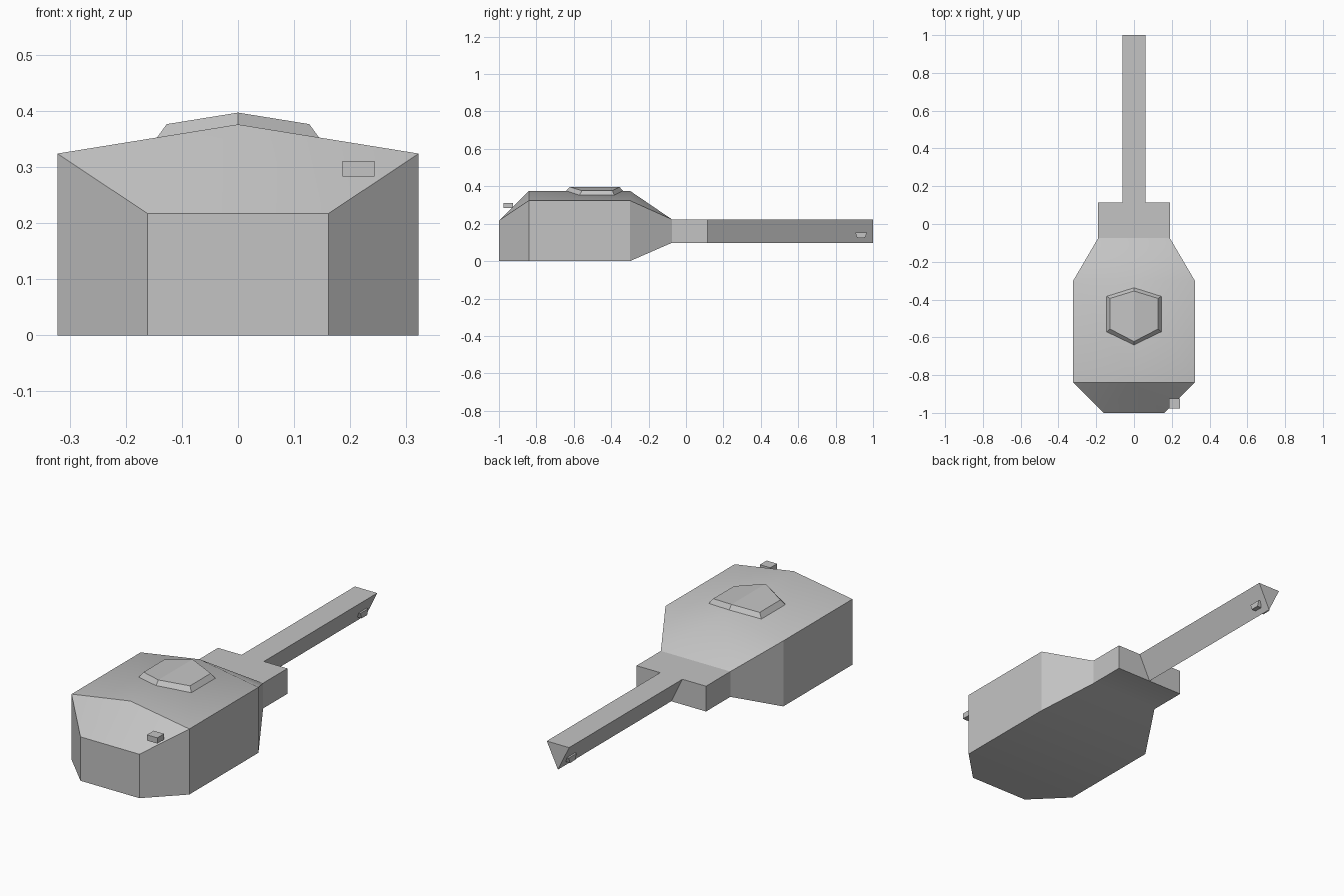
import bpy, bmesh, math

if "Cube" in bpy.data.objects:
    bpy.data.objects.remove(bpy.data.objects["Cube"])

steel = bpy.data.materials.new("steel grey")
steel.diffuse_color = (0.55, 0.55, 0.55, 1)
steel.use_nodes = True
steel.node_tree.nodes["Principled BSDF"].inputs["Base Color"].default_value = steel.diffuse_color


def make(name, verts, faces, smooth=False):
    """Mesh object from points and faces, with outward normals."""
    bm = bmesh.new()
    vs = [bm.verts.new(v) for v in verts]
    for f in faces:
        bm.faces.new([vs[i] for i in f])
    bmesh.ops.recalc_face_normals(bm, faces=bm.faces)
    mesh = bpy.data.meshes.new(name)
    bm.to_mesh(mesh)
    bm.free()
    mesh.materials.append(steel)
    ob = bpy.data.objects.new(name, mesh)
    bpy.context.collection.objects.link(ob)
    if smooth:
        bpy.ops.object.select_all(action='DESELECT')
        ob.select_set(True)
        bpy.context.view_layer.objects.active = ob
        bpy.ops.object.shade_smooth_by_angle(angle=math.radians(30))
    return ob


def prism(name, a, b):
    """Join two matching rings of points and cap both ends."""
    n = len(a)
    sides = [(i, (i + 1) % n, n + (i + 1) % n, n + i) for i in range(n)]
    return make(name, a + b, sides + [range(n), range(n, 2 * n)])


# Turret shell: sections of y, half width, bottom, shoulder height, ridge height
sections = [
    (-1.00, 0.161, 0.0, 0.217, None),
    (-0.84, 0.322, 0.0, 0.324, 0.376),
    (-0.30, 0.322, 0.0, 0.324, 0.376),
    (-0.075, 0.19, 0.098, 0.223, None),
    (0.115, 0.19, 0.098, 0.223, None),
]
verts, faces, rings = [], [], []
for y, w, z0, zs, zr in sections:
    k = len(verts)
    verts += [(-w, y, z0), (w, y, z0), (w, y, zs), (-w, y, zs)]
    if zr:
        verts.append((0, y, zr))
    rings.append((k, k + 1, k + 2, k + 3, k + 4 if zr else None))
for a, b in zip(rings, rings[1:]):
    for i, j in ((0, 1), (1, 2), (3, 0)):          # floor and both sides
        faces.append((a[i], a[j], b[j], b[i]))
    if a[4] and b[4]:                              # ridged roof
        faces += [(a[2], a[4], b[4], b[2]), (a[4], a[3], b[3], b[4])]
    elif a[4] or b[4]:                             # ridge running down to a flat edge
        r, f = (a, b) if a[4] else (b, a)
        faces += [(f[2], f[3], r[4]), (f[2], r[4], r[2]), (f[3], r[3], r[4])]
    else:
        faces.append((a[2], a[3], b[3], b[2]))
faces += [rings[0][:4], rings[-1][:4]]
make("turret_shell", verts, faces, smooth=True)


# Roof hatch: six-sided, bevelled, bent along the roof ridge
def hatch_ring(w, front, front_corner, back_corner, back, z):
    slope = (0.376 - 0.324) / 0.322
    pts = [(0, front), (w, front_corner), (w, back_corner),
           (0, back), (-w, back_corner), (-w, front_corner)]
    return [(x, y, z - abs(x) * slope) for x, y in pts]


low = hatch_ring(0.146, -0.642, -0.572, -0.382, -0.336, 0.374)
top = hatch_ring(0.127, -0.622, -0.556, -0.394, -0.355, 0.397)
hatch_faces = [(i, (i + 1) % 6, 6 + (i + 1) % 6, 6 + i) for i in range(6)]
hatch_faces += [(0, 1, 2, 3), (3, 4, 5, 0), (6, 7, 8, 9), (9, 10, 11, 6)]
make("roof_hatch", low + top, hatch_faces)

# Barrel: triangular, pointing down
tri = [(-0.061, 0.223), (0.061, 0.223), (0, 0.098)]
prism("barrel", [(x, 0.115, z) for x, z in tri], [(x, 1.0, z) for x, z in tri])

# Muzzle lug: small tapered block through the barrel tip
lug = [(0.905, 0.152), (0.967, 0.152), (0.957, 0.124), (0.915, 0.124)]
prism("muzzle_lug", [(-0.036, y, z) for y, z in lug], [(0.036, y, z) for y, z in lug])

# Sight box above the front plate
box = [(0.186, -0.977), (0.243, -0.977), (0.243, -0.924), (0.186, -0.924)]
prism("sight_box", [(x, y, 0.283) for x, y in box], [(x, y, 0.311) for x, y in box])
